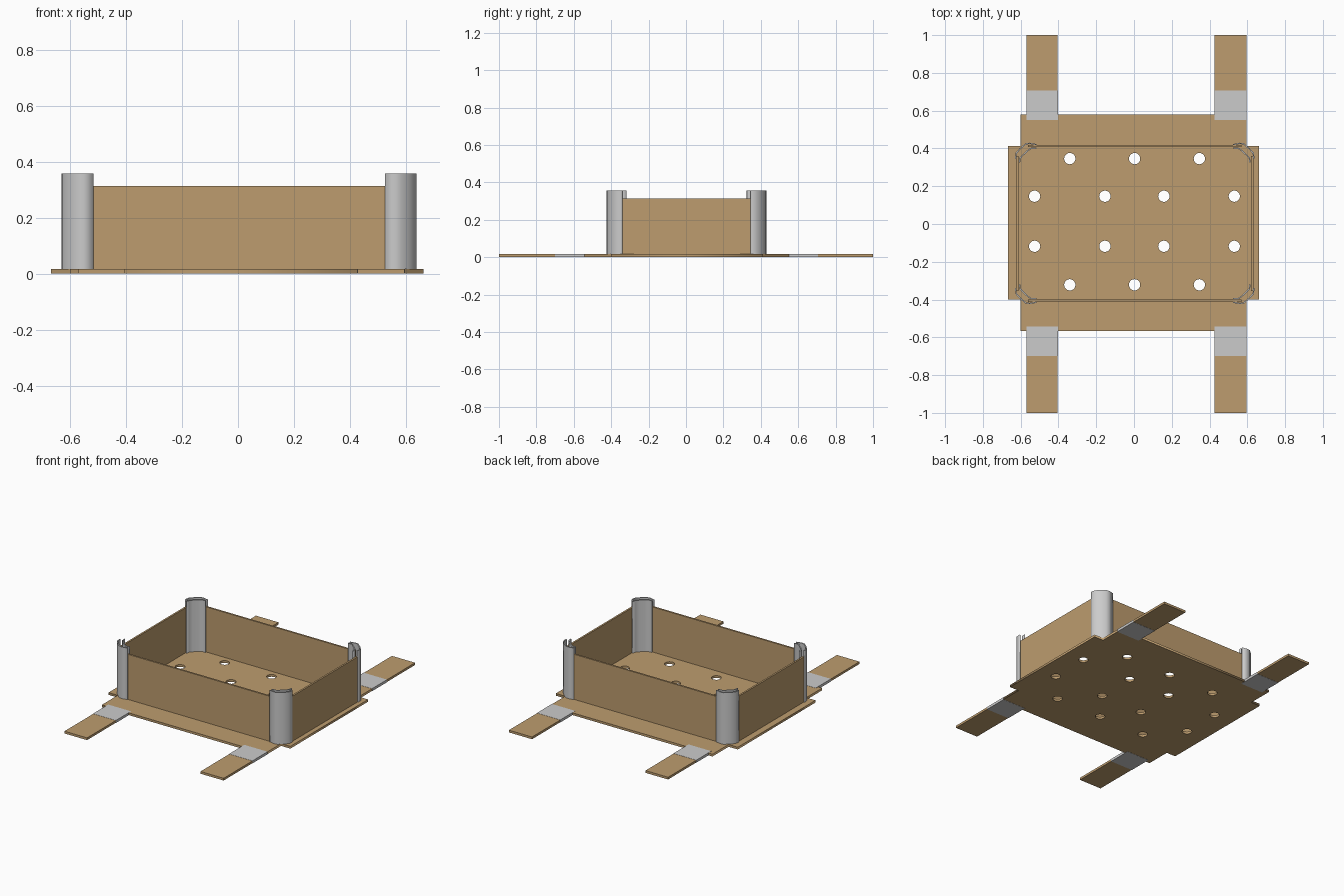
import bpy, bmesh, math
from mathutils import Vector

if "Cube" in bpy.data.objects:
    bpy.data.objects.remove(bpy.data.objects["Cube"])


def material(name, col):
    m = bpy.data.materials.new(name)
    m.diffuse_color = (*col, 1)
    m.use_nodes = True
    m.node_tree.nodes["Principled BSDF"].inputs["Base Color"].default_value = m.diffuse_color
    return m


CARD = material("cardboard", (0.51, 0.335, 0.158))
TAPE = material("grey_tape", (0.60, 0.60, 0.60))
Z0, Z1 = 0.001, 0.016      # cardboard sheet bottom and top
WALL_TOP, TAPE_TOP = 0.314, 0.357


def add_object(name, mesh, mat):
    mesh.materials.clear()
    mesh.materials.append(mat)
    ob = bpy.data.objects.new(name, mesh)
    bpy.context.collection.objects.link(ob)
    return ob


def box(name, x0, x1, y0, y1, z0, z1, mat):
    bm = bmesh.new()
    bmesh.ops.create_cube(bm, size=1)
    for v in bm.verts:
        v.co = Vector((x1 if v.co.x > 0 else x0,
                       y1 if v.co.y > 0 else y0,
                       z1 if v.co.z > 0 else z0))
    me = bpy.data.meshes.new(name)
    bm.to_mesh(me)
    bm.free()
    return add_object(name, me, mat)


def sheet(name, loops, z0, z1, mat):
    """Extruded flat outline; later loops become holes."""
    cu = bpy.data.curves.new(name + "_curve", 'CURVE')
    cu.dimensions = '2D'
    cu.fill_mode = 'BOTH'
    cu.extrude = (z1 - z0) / 2
    for pts in loops:
        sp = cu.splines.new('POLY')
        sp.points.add(len(pts) - 1)
        for p, (x, y) in zip(sp.points, pts):
            p.co = (x, y, 0, 1)
        sp.use_cyclic_u = True
    tmp = bpy.data.objects.new(name + "_tmp", cu)
    bpy.context.collection.objects.link(tmp)
    dg = bpy.context.evaluated_depsgraph_get()
    me = bpy.data.meshes.new_from_object(tmp.evaluated_get(dg))
    bpy.data.objects.remove(tmp)
    bm = bmesh.new()
    bm.from_mesh(me)
    bmesh.ops.remove_doubles(bm, verts=bm.verts, dist=1e-5)
    bmesh.ops.translate(bm, verts=bm.verts, vec=(0, 0, (z0 + z1) / 2))
    bmesh.ops.recalc_face_normals(bm, faces=bm.faces)
    bm.to_mesh(me)
    bm.free()
    return add_object(name, me, mat)


def circle(cx, cy, r, n=20):
    return [(cx + r * math.cos(i * math.tau / n), cy + r * math.sin(i * math.tau / n))
            for i in range(n)]


def strip(pts, t):
    """Thin closed outline made by thickening an open path."""
    pts = [Vector(p) for p in pts]
    left, right = [], []
    for i, p in enumerate(pts):
        d = (pts[min(i + 1, len(pts) - 1)] - pts[max(i - 1, 0)]).normalized()
        n = Vector((-d.y, d.x)) * t / 2
        left.append(p + n)
        right.append(p - n)
    return [tuple(p) for p in left + right[::-1]]


# Base sheet: stepped outline with drain holes
xa, xb, xc, xd = -0.667, -0.60, 0.595, 0.663
ya, yb, yc, yd = -0.566, -0.40, 0.412, 0.58
outline = [(xb, ya), (xc, ya), (xc, yb), (xd, yb), (xd, yc), (xc, yc),
           (xc, yd), (xb, yd), (xb, yc), (xa, yc), (xa, yb), (xb, yb)]
holes = [circle(x, y, 0.03) for y in (0.346, -0.322) for x in (-0.34, 0.003, 0.346)]
holes += [circle(x, y, 0.03) for y in (0.147, -0.118) for x in (-0.526, -0.154, 0.158, 0.531)]
sheet("base_sheet", [outline] + holes, Z0, Z1, CARD)

# Straps with tape wrapped over their joints
for side, x0, x1 in (("left", -0.569, -0.404), ("right", 0.426, 0.595)):
    box("back_strap_" + side, x0, x1, yd, 1.0, Z0, Z1, CARD)
    box("front_strap_" + side, x0, x1, -1.0, ya, Z0, Z1, CARD)
    box("back_strap_tape_" + side, x0 - .001, x1 + .001, 0.55, 0.706, 0, Z1 + .001, TAPE)
    box("front_strap_tape_" + side, x0 - .001, x1 + .001, -0.70, -0.542, 0, Z1 + .001, TAPE)

# Tray walls
box("front_wall", -0.56, 0.57, -0.413, -0.401, Z1, WALL_TOP, CARD)
box("back_wall", -0.56, 0.57, 0.407, 0.419, Z1, WALL_TOP, CARD)
box("left_wall", -0.624, -0.612, -0.355, 0.36, Z1, WALL_TOP, CARD)
box("right_wall", 0.62, 0.632, -0.355, 0.36, Z1, WALL_TOP, CARD)

# Corner tape: bent strips outside and inside each corner
outer = [(0.521, 0.417), (0.556, 0.424), (0.577, 0.421), (0.606, 0.396),
         (0.627, 0.373), (0.630, 0.352), (0.629, 0.342)]
inner = [(0.521, 0.399), (0.548, 0.398), (0.566, 0.386), (0.592, 0.362),
         (0.607, 0.346), (0.610, 0.322)]
for sx, xn in ((-1, "left"), (1, "right")):
    for sy, yn in ((-1, "front"), (1, "back")):
        for kind, path in (("outer", outer), ("inner", inner)):
            pts = [(0.004 + sx * x, 0.003 + sy * y) for x, y in path]
            ob = sheet(f"{yn}_{xn}_{kind}_tape", [strip(pts, 0.007)], Z1, TAPE_TOP, TAPE)
